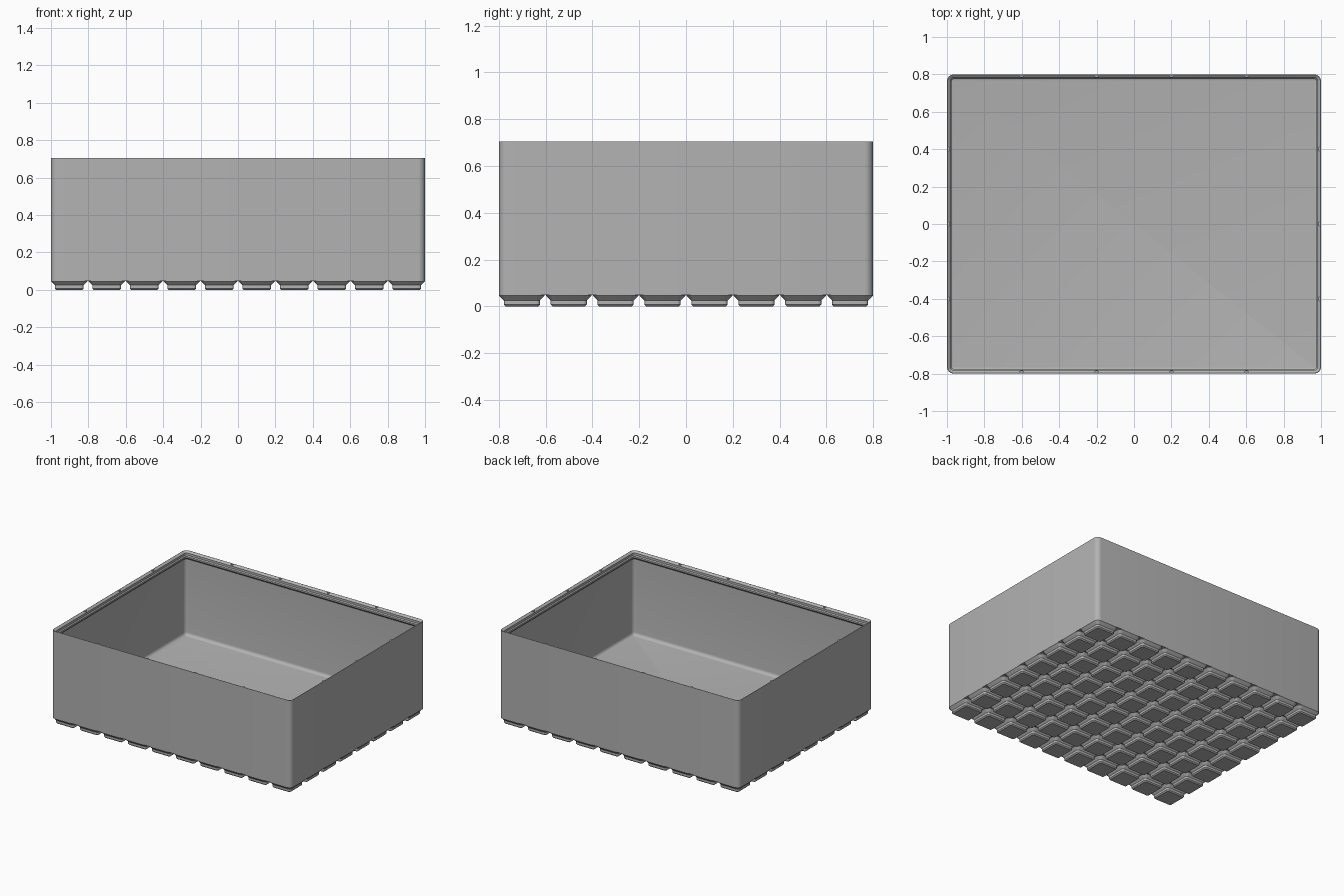
import bpy, bmesh, math

cube = bpy.data.objects.get("Cube")
if cube:
    bpy.data.objects.remove(cube, do_unlink=True)

S = 2 / 209.5              # millimetres to scene units
HX, HY, R = 104.75, 83.75, 3.75
PITCH = 21

grey = bpy.data.materials.new("plain grey")
grey.use_nodes = True
COLOUR = (0.45, 0.45, 0.45, 1)
grey.diffuse_color = COLOUR
grey.node_tree.nodes["Principled BSDF"].inputs["Base Color"].default_value = COLOUR


def finish(name, bm):
    bmesh.ops.recalc_face_normals(bm, faces=bm.faces)
    bmesh.ops.scale(bm, vec=(S, S, S), verts=bm.verts)
    mesh = bpy.data.meshes.new(name)
    bm.to_mesh(mesh)
    bm.free()
    mesh.materials.append(grey)
    ob = bpy.data.objects.new(name, mesh)
    bpy.context.collection.objects.link(ob)
    bpy.ops.object.select_all(action='DESELECT')
    ob.select_set(True)
    bpy.context.view_layer.objects.active = ob
    bpy.ops.object.shade_smooth_by_angle(angle=math.radians(28))
    return ob


def rounded_ring(bm, hx, hy, r, z, seg=6):
    ring = []
    for k, (sx, sy) in enumerate([(1, 1), (-1, 1), (-1, -1), (1, -1)]):
        for i in range(seg + 1):
            a = math.pi / 2 * (k + i / seg)
            ring.append(bm.verts.new((sx * (hx - r) + r * math.cos(a),
                                      sy * (hy - r) + r * math.sin(a), z)))
    return ring


def loft(name, hx, hy, r, profile):
    """Skin rounded rectangles along a profile of (inset, height), capping both ends."""
    bm = bmesh.new()
    rings = [rounded_ring(bm, hx - d, hy - d, max(r - d, 0.25), z) for d, z in profile]
    for a, b in zip(rings, rings[1:]):
        for i in range(len(a)):
            j = (i + 1) % len(a)
            bm.faces.new((a[i], a[j], b[j], b[i]))
    bm.faces.new(rings[0])
    bm.faces.new(rings[-1])
    return finish(name, bm)


# Box body: outer wall, stacking lip, inner wall, filleted floor
wall, fillet, floor = 0.95, 2.5, 7
profile = [(0, 5), (0, 73.5), (0.12, 73.72), (0.35, 73.8), (0.6, 73.7),
           (1.9, 72.4), (1.9, 70.7), (2.6, 70), (2.6, 68.8), (wall, 67.15)]
for i in range(6):
    a = math.pi / 2 * i / 5
    profile.append((wall + fillet * (1 - math.cos(a)),
                    floor + fillet * (1 - math.sin(a))))
loft("box_body", HX, HY, R, profile)

# Grid of stepped feet
foot = loft("base_feet", 10.25, 10.25, R,
            [(2.95, 0), (2.15, 0.8), (2.15, 2.6), (0, 4.75), (0, 5)])
foot.location = (-4.5 * PITCH * S, -3.5 * PITCH * S, 0)
for count, axis in ((10, 0), (8, 1)):
    arr = foot.modifiers.new("grid", 'ARRAY')
    arr.count = count
    arr.use_relative_offset = False
    arr.use_constant_offset = True
    step = [0, 0, 0]
    step[axis] = PITCH * S
    arr.constant_offset_displace = step

# Small cusps on the lip between neighbouring cells
bm = bmesh.new()


def cusp(place):
    outline = [(-2.6, 0.3), (-1.3, 0.8), (-0.5, 1.6), (0.5, 1.6), (1.3, 0.8), (2.6, 0.3)]
    top = [bm.verts.new(place(t, d, 73.7)) for t, d in outline]
    low = [bm.verts.new(place(t, d, 73.9 - d)) for t, d in outline[1:-1]]
    bm.faces.new(top)
    for i in range(3):
        bm.faces.new((top[i + 1], top[i + 2], low[i + 1], low[i]))
    bm.faces.new((top[0], top[1], low[0]))
    bm.faces.new((top[5], top[4], low[3]))
    bm.faces.new((top[0], low[0], low[1], low[2], low[3], top[5]))


for s in (-1, 1):
    for c in (-63, -21, 21, 63):
        cusp(lambda t, d, z: (c + t, s * (HY - d), z))
    for c in (-42, 0, 42):
        cusp(lambda t, d, z: (s * (HX - d), c + t, z))
finish("lip_cusps", bm)
